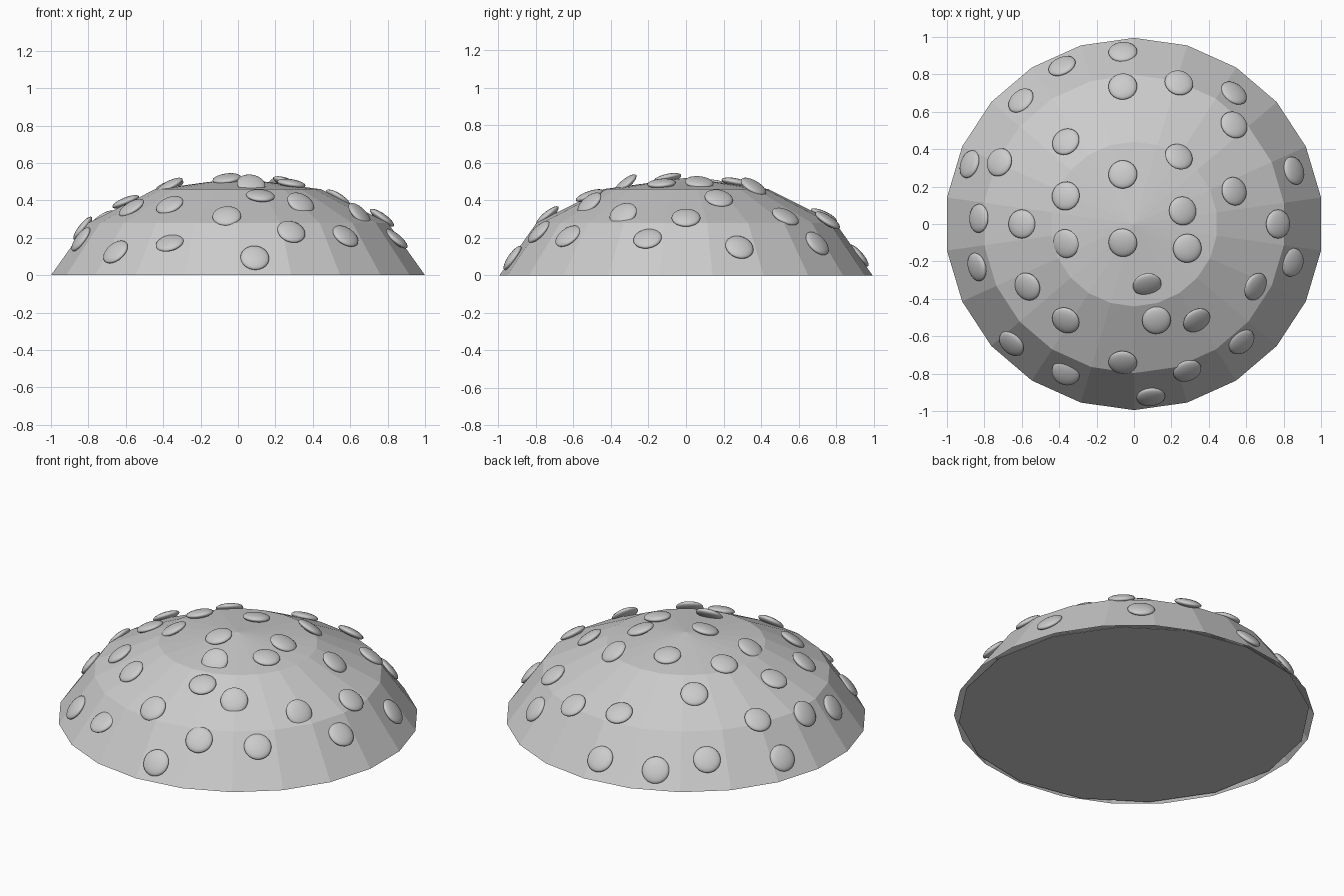
import bpy, bmesh, math
from mathutils import Vector
from mathutils.bvhtree import BVHTree

if "Cube" in bpy.data.objects:
    bpy.data.objects.remove(bpy.data.objects["Cube"])

grey = bpy.data.materials.new("plain grey")
grey.diffuse_color = (0.6, 0.6, 0.6, 1)
grey.use_nodes = True
grey.node_tree.nodes["Principled BSDF"].inputs["Base Color"].default_value = grey.diffuse_color


def finish(bm, name, smooth=False):
    for f in bm.faces:
        f.smooth = smooth
    mesh = bpy.data.meshes.new(name)
    bm.to_mesh(mesh)
    mesh.materials.append(grey)
    ob = bpy.data.objects.new(name, mesh)
    bpy.context.collection.objects.link(ob)
    return ob


# Faceted dome shell: 22 sides, three bands, open underneath
SIDES = 22
bm = bmesh.new()
rings = []
for r, z in ((0.995, 0.0), (0.797, 0.28), (0.44, 0.46)):
    ring = []
    for i in range(SIDES):
        a = math.pi / 2 + i * math.tau / SIDES
        ring.append(bm.verts.new((1.0153 * r * math.cos(a), r * math.sin(a), z)))
    rings.append(ring)
apex = bm.verts.new((0, 0, 0.52))
for i in range(SIDES):
    j = (i + 1) % SIDES
    for lo, hi in zip(rings, rings[1:]):
        bm.faces.new((lo[i], lo[j], hi[j], hi[i]))
    bm.faces.new((rings[-1][i], rings[-1][j], apex))
bm.normal_update()
tree = BVHTree.FromBMesh(bm)
finish(bm, "dome")
bm.free()

# Thin disc closing the underside
bm = bmesh.new()
bmesh.ops.create_cone(bm, cap_ends=True, segments=16, radius1=0.98, radius2=0.975, depth=0.008)
bmesh.ops.translate(bm, verts=bm.verts, vec=(0, 0, 0.004))
finish(bm, "base_disc")
bm.free()

# Flattened bumps: x, y, outward tilt in degrees
SPOTS = [
    (-.06, .92, 49), (-.385, .845, 56), (-.06, .735, 25), (.24, .755, 34),
    (.535, .70, 52), (-.605, .66, 50), (.535, .53, 34), (-.365, .44, 33),
    (.24, .36, 35), (-.88, .32, 55), (-.72, .33, 35), (.855, .285, 50),
    (-.06, .265, 12), (-.365, .15, 18), (.535, .175, 34), (.26, .07, 20),
    (-.83, .03, 52), (-.60, 0, 22), (.77, 0, 35), (-.365, -.105, 28),
    (-.06, -.10, 15), (.285, -.13, 10), (.845, -.205, 40), (-.84, -.23, 55),
    (-.57, -.335, 35), (.07, -.325, 40), (.65, -.335, 48), (-.365, -.515, 35),
    (.12, -.515, 20), (.335, -.515, 45), (-.655, -.64, 50), (.575, -.63, 45),
    (-.06, -.74, 40), (.285, -.785, 47), (-.365, -.795, 33), (.09, -.925, 55),
]
for n, (x, y, tilt) in enumerate(SPOTS, 1):
    hit = tree.ray_cast(Vector((x, y, 2)), Vector((0, 0, -1)))[0]
    a, t = math.atan2(y, x), math.radians(tilt)
    normal = Vector((math.sin(t) * math.cos(a), math.sin(t) * math.sin(a), math.cos(t)))
    bm = bmesh.new()
    bmesh.ops.create_uvsphere(bm, u_segments=24, v_segments=12, radius=0.077)
    bmesh.ops.scale(bm, vec=(1, 1, 0.3), verts=bm.verts)
    spot = finish(bm, f"spot_{n:02d}", smooth=True)
    bm.free()
    spot.location = hit + Vector((0, 0, 0.012))
    spot.rotation_mode = 'QUATERNION'
    spot.rotation_quaternion = normal.to_track_quat('Z', 'Y')
